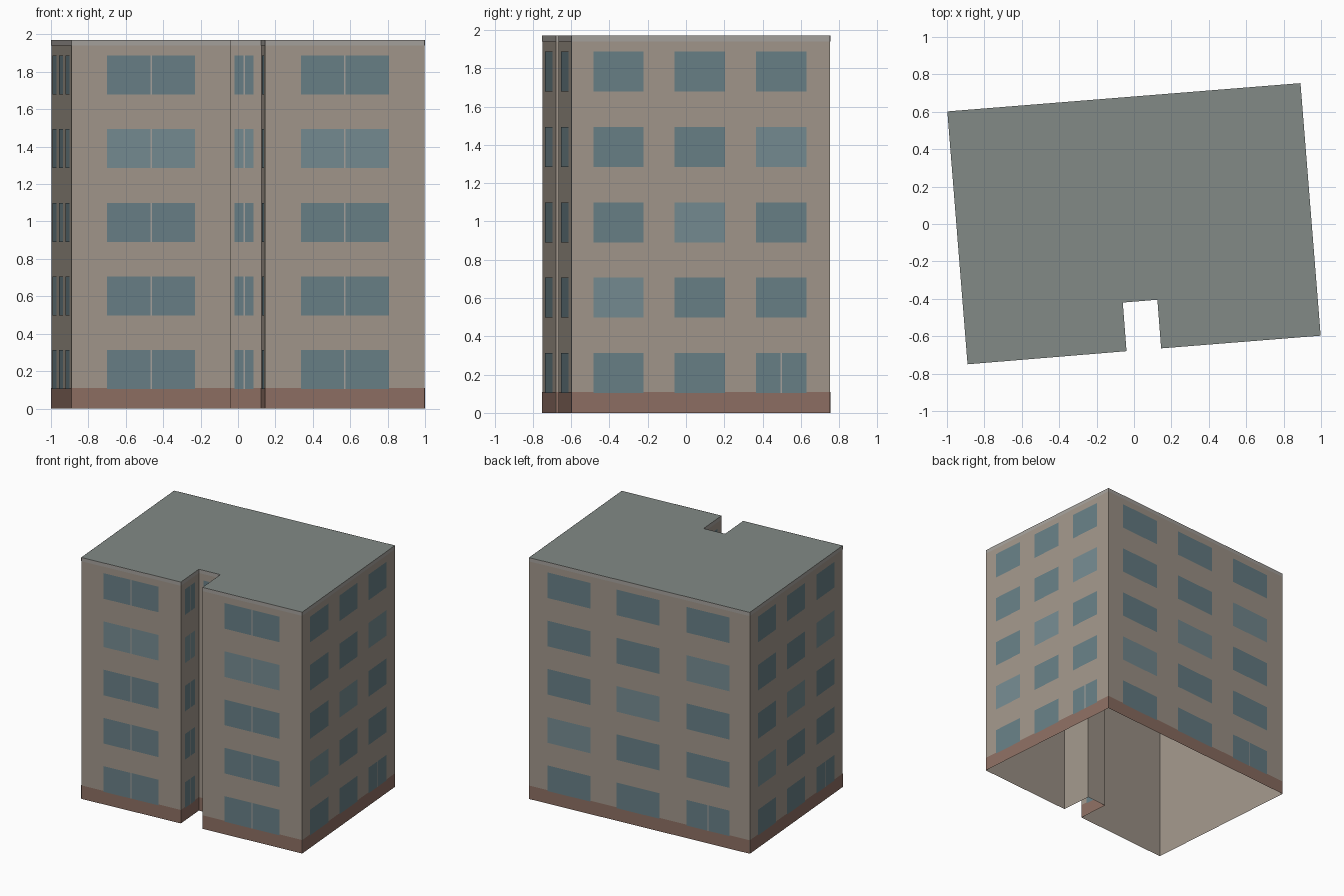
import bpy
from mathutils import Vector

if "Cube" in bpy.data.objects:
    bpy.data.objects.remove(bpy.data.objects["Cube"])

TOP = 1.97
FLOORS = 5
FLOOR_STEP = 0.394
OFFSET = 0.002          # overlays sit just off the wall sheet

# Footprint, counter-clockwise from the front left corner
PLAN = [Vector(p) for p in [
    (-0.89, -0.75), (-0.04, -0.68), (-0.06, -0.42), (0.125, -0.405),
    (0.145, -0.665), (0.998, -0.597), (0.89, 0.753), (-0.998, 0.602)]]
EDGES = list(zip(PLAN, PLAN[1:] + PLAN[:1]))


def material(name, rgb):
    m = bpy.data.materials.new(name)
    m.diffuse_color = (*rgb, 1)
    m.use_nodes = True
    m.node_tree.nodes["Principled BSDF"].inputs["Base Color"].default_value = m.diffuse_color
    return m


WALL = material("wall_render", (0.36, 0.31, 0.26))
BASE = material("base_brick", (0.27, 0.16, 0.125))
TRIM = material("pale_trim", (0.38, 0.36, 0.335))
ROOF = material("roof_felt", (0.225, 0.255, 0.24))
GLASS = material("glass", (0.14, 0.215, 0.24))
PALE = material("pale_glass", (0.18, 0.26, 0.285))


def build(name, faces, mat):
    """One object from a list of faces, each a list of points."""
    verts = [p for f in faces for p in f]
    ids, n = [], 0
    for f in faces:
        ids.append(range(n, n + len(f)))
        n += len(f)
    mesh = bpy.data.meshes.new(name)
    mesh.from_pydata(verts, [], [list(i) for i in ids])
    mesh.materials.append(mat)
    ob = bpy.data.objects.new(name, mesh)
    bpy.context.collection.objects.link(ob)
    return ob


def panel(edge, t0, t1, z0, z1, off=0.0):
    """Upright rectangle on a wall between fractions t0 and t1."""
    a, b = edge
    d = b - a
    n = Vector((d.y, -d.x)).normalized() * off
    p, q = a + d * t0 + n, a + d * t1 + n
    return [(p.x, p.y, z0), (q.x, q.y, z0), (q.x, q.y, z1), (p.x, p.y, z1)]


# Wall sheet (open underneath), roof, base band and top trim
build("walls", [panel(e, 0, 1, 0, TOP) for e in EDGES], WALL)
build("roof", [[(p.x, p.y, TOP) for p in PLAN]], ROOF)
build("base_band", [panel(e, 0, 1, 0, 0.11, OFFSET / 2) for e in EDGES], BASE)
build("top_trim", [panel(e, 0, 1, TOP - 0.03, TOP, OFFSET / 2) for e in EDGES], TRIM)

# Windows: three per long wall, one wide divided window per short wall
glass, pale, bars = [], [], []
for e in EDGES:
    length = (e[1] - e[0]).length
    is_long = length > 1
    columns = [0.181, 0.495, 0.811] if is_long else [0.5]
    half = 0.0975 if is_long else 0.276
    for f in range(FLOORS):
        z = 0.103 + f * FLOOR_STEP
        for c, t in enumerate(columns):
            lit = (f - c == 1) if is_long else f == 3
            pane = panel(e, t - half, t + half, z, z + 0.209, OFFSET)
            (pale if lit else glass).append(pane)
            if not is_long or (f == 0 and c == 2):
                w = 0.004 / length
                bars.append(panel(e, t - w, t + w, z, z + 0.209, OFFSET * 1.5))
build("windows", glass, GLASS)
build("pale_windows", pale, PALE)
build("window_dividers", bars, TRIM)
